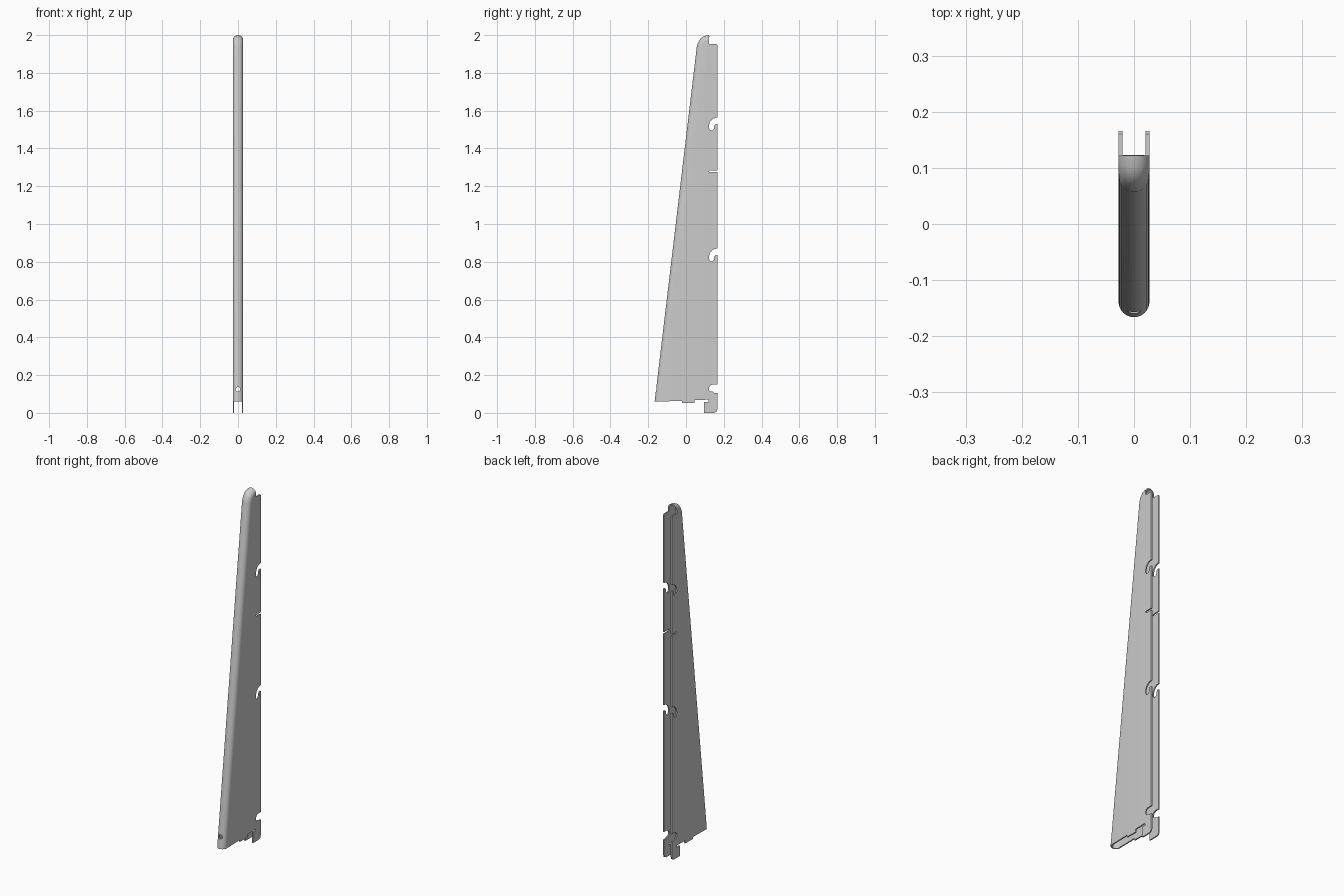
import bpy, bmesh, math
from mathutils import Vector

if "Cube" in bpy.data.objects:
    bpy.data.objects.remove(bpy.data.objects["Cube"])

R, T, BACK = 0.0275, 0.007, 0.166   # nose radius, sheet thickness, rear edge

# Nose line in (y, z): long slope, then a rounded tip
path = [Vector(p) for p in [(-0.166, 0.06), (0.057, 1.938), (0.063, 1.958), (0.071, 1.973),
                            (0.083, 1.987), (0.10, 1.996), (0.122, 2.0)]]


def inward(i):
    if i == 0:
        return Vector((1, 0.02))
    if i == len(path) - 1:
        return Vector((0, -1))
    d = (path[i] - path[i - 1]).normalized() + (path[i + 1] - path[i]).normalized()
    return Vector((d.y, -d.x)).normalized()


def hook_slot(z):
    pts = [(BACK, 0), (0.152, -0.002), (0.138, -0.009), (0.127, -0.023), (0.122, -0.04),
           (0.122, -0.055), (0.126, -0.064), (0.134, -0.068), (0.142, -0.066),
           (0.148, -0.058), (0.149, -0.044), (0.156, -0.034), (BACK, -0.034)]
    return [(y, z + dz) for y, dz in pts]


# Rear and bottom outline of a side plate, running from tip down to the foot
outline = [(0.122, 1.953), (0.16, 1.953), (BACK, 1.947)]
outline += hook_slot(1.563)
outline += [(BACK, 1.284), (0.125, 1.284), (0.121, 1.279), (0.125, 1.274), (BACK, 1.274)]
outline += hook_slot(0.87)
outline += [(BACK, 0.15), (0.14, 0.15), (0.127, 0.144), (0.121, 0.132), (0.122, 0.12),
            (0.13, 0.113), (0.142, 0.112), (0.15, 0.106), (BACK, 0.106),
            (BACK, 0.02), (0.161, 0.006), (0.148, 0.0), (0.095, 0.0), (0.095, 0.058),
            (0.118, 0.058), (0.118, 0.07), (0.045, 0.068), (0.045, 0.052),
            (-0.022, 0.052), (-0.022, 0.063)]

# Bent sheet: rounded nose plus two flat plates
bm = bmesh.new()
N = 16
rows = []
for i, p in enumerate(path):
    n = inward(i)
    row = []
    for k in range(N + 1):
        a = math.pi * (k / N - 0.5)
        q = p + n * R * (1 - math.cos(a))
        row.append(bm.verts.new((R * math.sin(a), q.x, q.y)))
    rows.append(row)
for a, b in zip(rows, rows[1:]):
    for k in range(N):
        bm.faces.new((a[k], a[k + 1], b[k + 1], b[k]))
for k, x in ((0, -R), (N, R)):
    loop = [r[k] for r in rows] + [bm.verts.new((x, y, z)) for y, z in outline]
    bm.faces.new(loop if x < 0 else loop[::-1])
bmesh.ops.recalc_face_normals(bm, faces=bm.faces[:])
bm.faces.ensure_lookup_table()
if bm.faces[-1].normal.x < 0:
    bmesh.ops.reverse_faces(bm, faces=bm.faces[:])
mesh = bpy.data.meshes.new("shelf_bracket")
bm.to_mesh(mesh)
bm.free()
bracket = bpy.data.objects.new("shelf_bracket", mesh)
bpy.context.collection.objects.link(bracket)

# Cutter for the screw hole in the nose
bpy.ops.mesh.primitive_cylinder_add(vertices=24, radius=0.012, depth=0.08,
                                    location=(0, -0.155, 0.125),
                                    rotation=(math.pi / 2, 0, 0))
cutter = bpy.context.object
cutter.name = "hole_cutter"
cutter.hide_render = True

solid = bracket.modifiers.new("thickness", 'SOLIDIFY')
solid.thickness, solid.offset = T, -1
cut = bracket.modifiers.new("hole", 'BOOLEAN')
cut.operation, cut.solver, cut.object = 'DIFFERENCE', 'EXACT', cutter

bpy.ops.object.select_all(action='DESELECT')
bracket.select_set(True)
bpy.context.view_layer.objects.active = bracket
for m in ("thickness", "hole"):
    bpy.ops.object.modifier_apply(modifier=m)
bpy.data.objects.remove(cutter)
bpy.ops.object.shade_smooth_by_angle(angle=math.radians(30))
